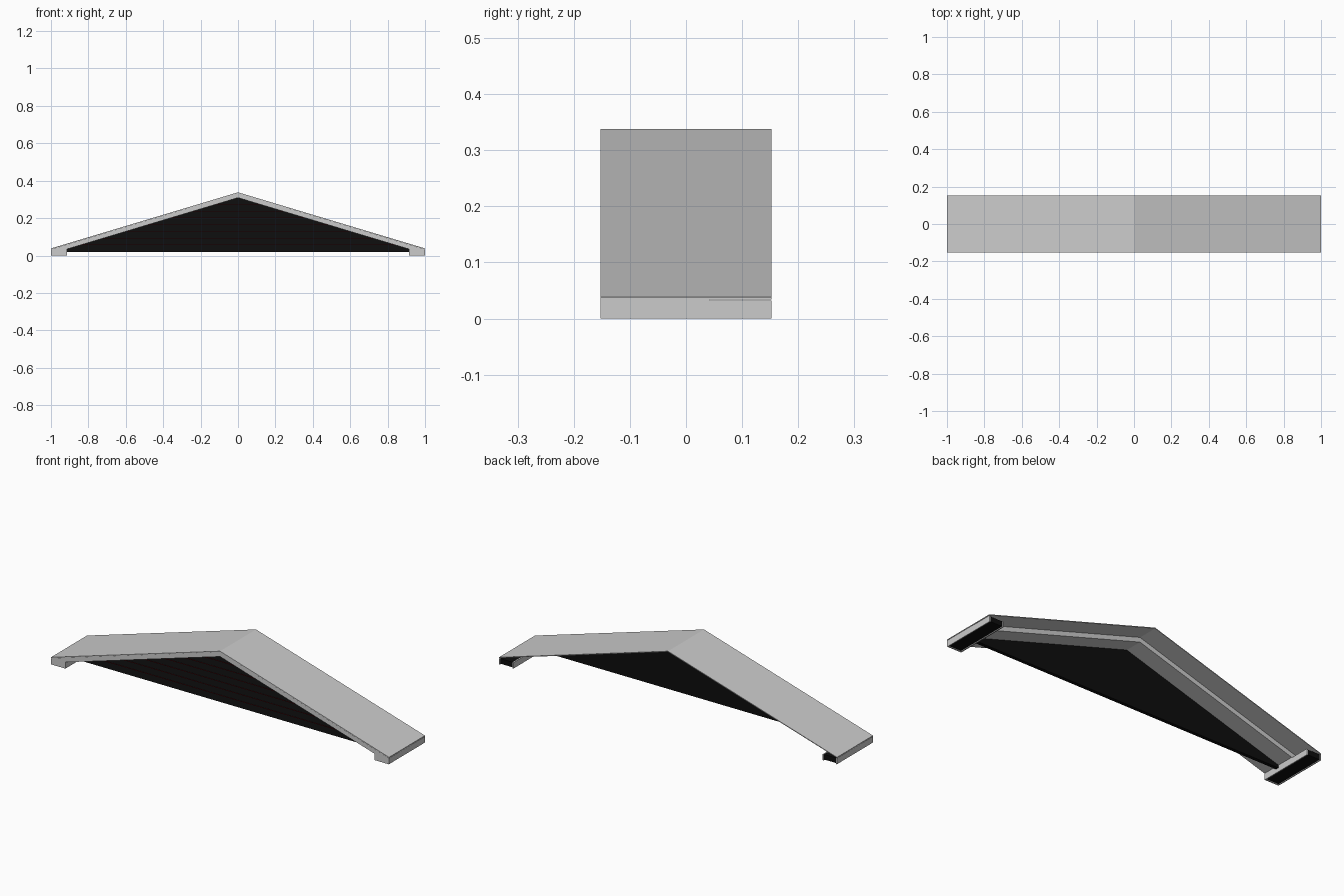
import bpy

if "Cube" in bpy.data.objects:
    bpy.data.objects.remove(bpy.data.objects["Cube"])


def material(name, rgb):
    m = bpy.data.materials.new(name)
    m.diffuse_color = (*rgb, 1)
    m.use_nodes = True
    m.node_tree.nodes["Principled BSDF"].inputs["Base Color"].default_value = m.diffuse_color
    return m


BLACK = material("black", (0.004, 0.004, 0.004))
RED = material("dark_red", (0.15, 0.004, 0.006))


def mesh(name, verts, faces, mat=None):
    me = bpy.data.meshes.new(name)
    me.from_pydata(verts, [], faces)
    ob = bpy.data.objects.new(name, me)
    bpy.context.collection.objects.link(ob)
    if mat:
        me.materials.append(mat)
    return ob


def prism(name, front, back, mat=None):
    # joins two matching loops of (x, y, z) points into a closed solid
    n = len(front)
    faces = [tuple(range(n)), tuple(range(2 * n - 1, n - 1, -1))]
    faces += [(i, i + n, (i + 1) % n + n, (i + 1) % n) for i in range(n)]
    return mesh(name, front + back, faces, mat)


def extrude(name, profile, y0, y1, mat=None):
    return prism(name, [(x, y0, z) for x, z in profile],
                 [(x, y1, z) for x, z in profile], mat)


def box(name, x0, x1, y0, y1, z0, z1, mat=None):
    return extrude(name, [(x0, z0), (x1, z0), (x1, z1), (x0, z1)], y0, y1, mat)


D = 0.152                        # half depth
TOP, EAVE = 0.338, 0.038         # ridge and eave heights
INNER, SOFFIT, APEX = 0.915, 0.034, 0.309

# Thin roof covering over the whole depth
extrude("roof_sheet", [(-1, EAVE - 0.004), (1, EAVE - 0.004), (1, EAVE), (0, TOP), (-1, EAVE)][2:]
        + [(-1, EAVE - 0.004), (0, TOP - 0.004), (1, EAVE - 0.004)], -D, D)

# Thick raking trim under the front part of the roof
e = EAVE - 0.004
extrude("raking_trim", [(0.998, e), (0, TOP - 0.004), (-0.998, e), (-0.998, 0.031),
                        (-INNER, 0.031), (-INNER, SOFFIT), (0, APEX), (INNER, SOFFIT),
                        (INNER, 0.031), (0.998, 0.031)], -D, 0.043)

# Eave boxes: thin walls around a dark core that shows below and behind
T = 0.006
for side, s in (("left", -1), ("right", 1)):
    box(side + "_eave_fascia", s * (1 - T), s * 0.999, -D, D, 0, 0.032)
    box(side + "_eave_inner_wall", s * INNER, s * (INNER + T), -D, D, 0, 0.032)
    box(side + "_eave_front", s * (INNER + T), s * (1 - T), -D, -D + T, 0, 0.032)
    box(side + "_eave_core", s * (INNER + T), s * (1 - T), -D + T, D - 0.003, 0.004, 0.031, BLACK)


def half_width(z):
    return min(INNER, INNER * (APEX - z) / (APEX - SOFFIT)) + 0.004


# Lapped siding boards filling the gable, each with a red lower edge
BASE, COUNT = 0.02, 8
STEP = (APEX - BASE) / COUNT
for i in range(COUNT):
    z0, z1 = BASE + i * STEP, BASE + (i + 1) * STEP
    a, b = half_width(z0), half_width(z1)
    # the lowest board has an extra corner where the eave boxes end
    mid = [SOFFIT] if i == 0 else []
    right = [(a, z0)] + [(half_width(z), z) for z in mid] + [(b, z1)]
    loop = right + [(-x, z) for x, z in reversed(right)]
    front = [(x, -0.07 + 0.009 * (z - z0) / STEP, z) for x, z in loop]
    prism("siding_board_%d" % (i + 1), front, [(x, -0.052, z) for x, _, z in front], BLACK)
    if i:
        box("siding_edge_%d" % i, -a + 0.004, a - 0.004, -0.0712, -0.066, z0 - 0.001, z0 + 0.0015, RED)

# Consistent outward normals
import bmesh
for ob in bpy.data.objects:
    bm = bmesh.new()
    bm.from_mesh(ob.data)
    bmesh.ops.recalc_face_normals(bm, faces=bm.faces)
    bm.to_mesh(ob.data)
    bm.free()
